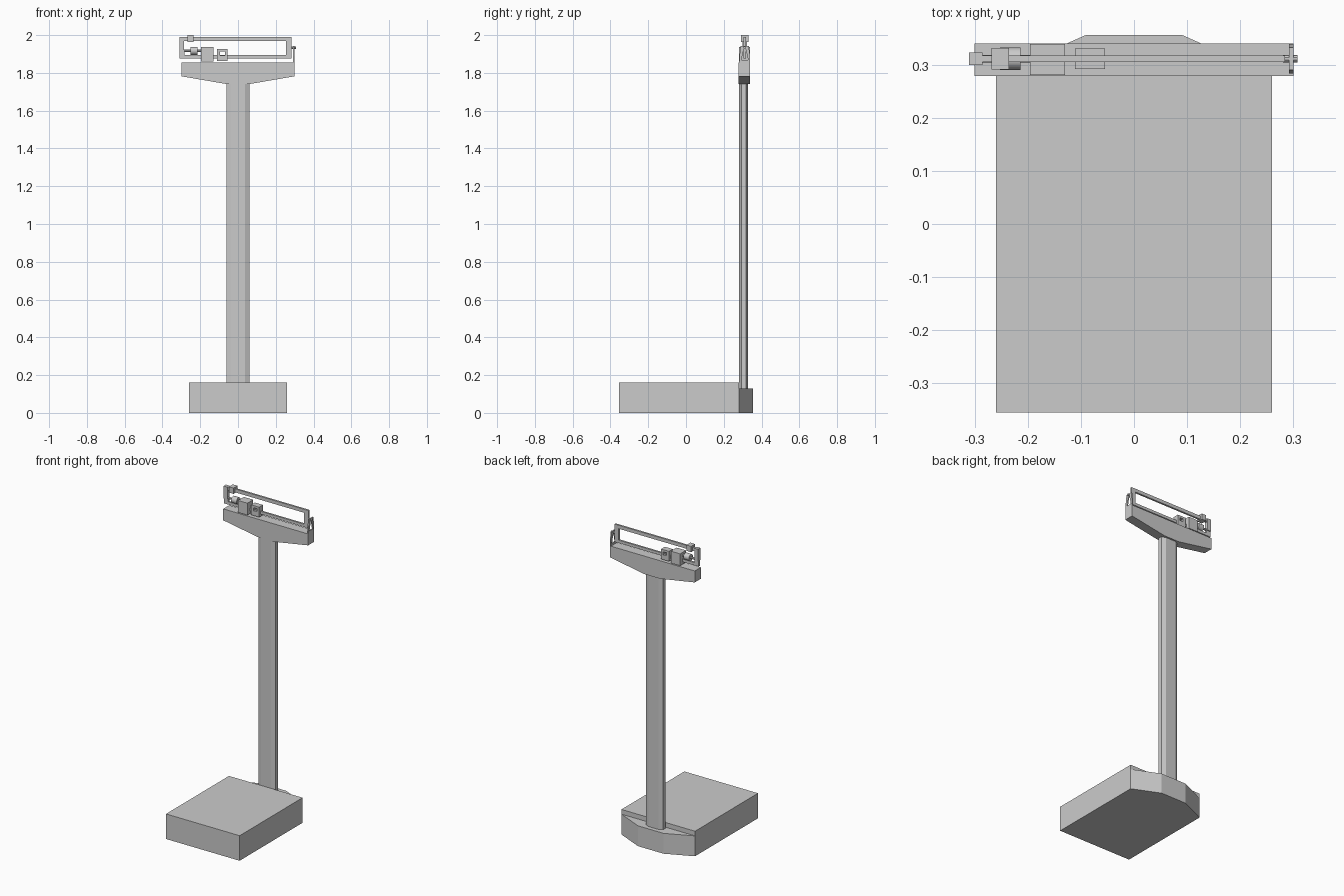
import bpy, bmesh, math

if "Cube" in bpy.data.objects:
    bpy.data.objects.remove(bpy.data.objects["Cube"])

YC = 0.311  # depth of the beam centre line


def prism(name, pts, axis, lo, hi):
    """Extrude a closed 2D outline along an axis, from lo to hi."""
    place = {'x': lambda a, b, t: (t, a, b),
             'y': lambda a, b, t: (a, t, b),
             'z': lambda a, b, t: (a, b, t)}[axis]
    bm = bmesh.new()
    rings = [[bm.verts.new(place(a, b, t)) for a, b in pts] for t in (lo, hi)]
    n = len(pts)
    for ring in rings:
        bm.faces.new(ring)
    for i in range(n):
        j = (i + 1) % n
        bm.faces.new((rings[0][i], rings[0][j], rings[1][j], rings[1][i]))
    bmesh.ops.recalc_face_normals(bm, faces=bm.faces)
    me = bpy.data.meshes.new(name)
    bm.to_mesh(me)
    bm.free()
    ob = bpy.data.objects.new(name, me)
    bpy.context.collection.objects.link(ob)
    return ob


def box(name, x0, x1, y0, y1, z0, z1):
    return prism(name, [(x0, z0), (x1, z0), (x1, z1), (x0, z1)], 'y', y0, y1)


def rod(name, x0, x1, z, r, sides=16):
    """Cylinder lying along x on the beam centre line."""
    bpy.ops.mesh.primitive_cylinder_add(vertices=sides, radius=r, depth=x1 - x0,
                                        location=((x0 + x1) / 2, YC, z),
                                        rotation=(0, math.pi / 2, 0))
    ob = bpy.context.object
    ob.name = name
    bpy.ops.object.shade_smooth_by_angle(angle=math.radians(35))
    return ob


def mirrored(half, centre=0.0):
    """Complete an outline given its positive half, top to bottom."""
    return half + [(2 * centre - a, b) for a, b in reversed(half)]


def cut(ob, cutter):
    m = ob.modifiers.new("opening", 'BOOLEAN')
    m.operation, m.object, m.solver = 'DIFFERENCE', cutter, 'EXACT'
    cutter.hide_render = True
    cutter.hide_set(True)


# Base, platform lid and tapered tail
box("base", -0.26, 0.26, -0.355, 0.28, 0, 0.125)
box("platform", -0.26, 0.26, -0.355, 0.28, 0.125, 0.16)
prism("base_tail", mirrored([(0.26, 0.28), (0.09, 0.356)]), 'z', 0, 0.13)

# Column with chamfered corners
half = [(0.036, 0.281), (0.06, 0.293), (0.06, 0.317), (0.036, 0.329)]
prism("column", mirrored(half), 'z', 0.125, 1.745)

# Tapered head
prism("head", mirrored([(0.3, 1.855), (0.3, 1.782), (0.055, 1.74)]), 'y', 0.279, 0.34)

# Beam frame: two bars joined by end posts
bar = (YC - 0.006, YC + 0.006)
box("upper_beam", -0.285, 0.256, *bar, 1.968, 1.99)
box("lower_beam", -0.285, 0.256, *bar, 1.877, 1.895)
box("right_post", 0.254, 0.284, *bar, 1.877, 1.99)
box("left_post", -0.311, -0.285, YC - 0.012, YC + 0.012, 1.912, 1.99)
box("left_foot", -0.311, -0.283, *bar, 1.877, 1.915)

# Sliding weights and balance screw
box("upper_weight", -0.268, -0.235, YC - 0.02, YC + 0.02, 1.963, 2.0)
box("large_weight", -0.196, -0.13, 0.28, 0.339, 1.86, 1.936)
rod("balance_screw", -0.295, -0.19, 1.917, 0.007, 10)
rod("balance_nut", -0.252, -0.214, 1.917, 0.021)
small = box("small_weight", -0.111, -0.055, YC - 0.019, YC + 0.019, 1.862, 1.926)
cut(small, box("small_weight_cutter", -0.095, -0.07, 0.2, 0.4, 1.893, 1.912))

# Upright guide plate at the right end, with an opening for the beam tip
plate = prism("guide_plate", mirrored([(YC + 0.021, 1.943), (YC + 0.028, 1.89),
                                       (YC + 0.028, 1.85)], YC), 'x', 0.292, 0.3)
cut(plate, prism("guide_cutter", mirrored([(YC + 0.004, 1.93), (YC + 0.011, 1.9),
                                           (YC + 0.018, 1.868)], YC), 'x', 0.25, 0.35))
rod("guide_pin", 0.28, 0.308, 1.934, 0.007, 10)
